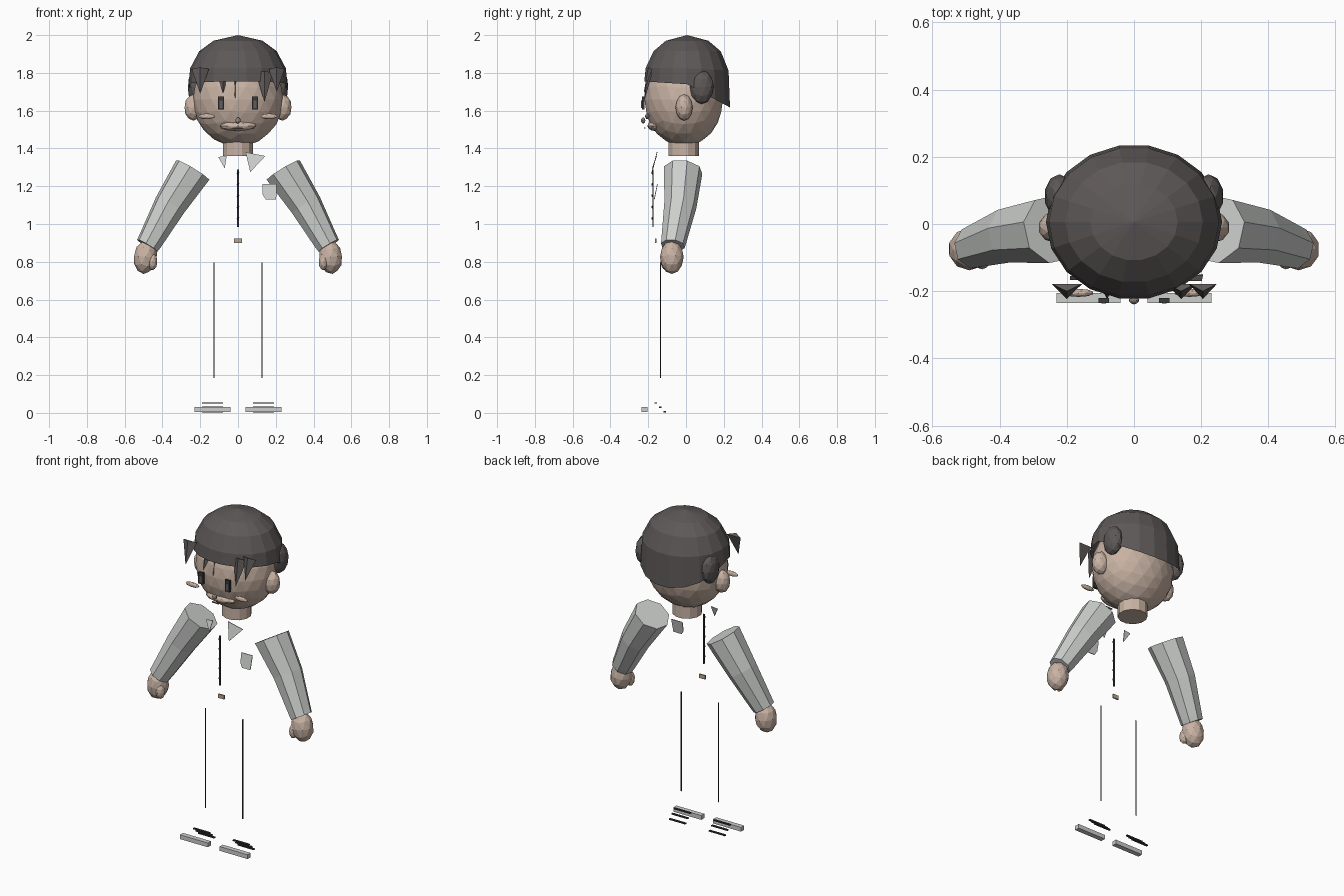
import bpy, bmesh, math
from mathutils import Vector, Matrix

if "Cube" in bpy.data.objects:
    bpy.data.objects.remove(bpy.data.objects["Cube"])


def material(name, r, g, b):
    m = bpy.data.materials.new(name)
    m.use_nodes = True
    m.diffuse_color = (r, g, b, 1)
    m.node_tree.nodes["Principled BSDF"].inputs["Base Color"].default_value = (r, g, b, 1)
    return m


SKIN = material("skin", .58, .45, .37)
HAIR = material("dark_hair", .11, .098, .096)
SHIRT = material("pale_grey_cloth", .60, .62, .60)
DARK = material("charcoal", .04, .04, .045)
EYE = material("eye_grey", .12, .11, .105)
NOSE = material("nose_brown", .30, .24, .21)
BRASS = material("buckle_tan", .48, .38, .28)


def finish(name, bm, mat):
    bmesh.ops.recalc_face_normals(bm, faces=bm.faces)
    me = bpy.data.meshes.new(name)
    bm.to_mesh(me)
    bm.free()
    me.materials.append(mat)
    ob = bpy.data.objects.new(name, me)
    bpy.context.collection.objects.link(ob)
    return ob


def ball(name, mat, loc, radii, detail=2, tilt=0):
    bm = bmesh.new()
    bmesh.ops.create_icosphere(bm, subdivisions=detail, radius=1)
    bm.transform(Matrix.Translation(loc) @ Matrix.Rotation(tilt, 4, 'Y') @ Matrix.Diagonal((*radii, 1)))
    return finish(name, bm, mat)


def box(name, mat, loc, size):
    bm = bmesh.new()
    bmesh.ops.create_cube(bm, size=1)
    bm.transform(Matrix.Translation(loc) @ Matrix.Diagonal((*size, 1)))
    return finish(name, bm, mat)


def plate(name, mat, points, thick=.004):
    bm = bmesh.new()
    front = [bm.verts.new(p) for p in points]
    back = [bm.verts.new((x, y + thick, z)) for x, y, z in points]
    bm.faces.new(front)
    bm.faces.new(back)
    for i in range(len(points)):
        bm.faces.new((front[i - 1], front[i], back[i], back[i - 1]))
    return finish(name, bm, mat)


def loft(name, mat, rings, cap_ends=True):
    bm = bmesh.new()
    loops = [[bm.verts.new(p) for p in ring] for ring in rings]
    for a, b in zip(loops, loops[1:]):
        for i in range(len(a)):
            bm.faces.new((a[i - 1], a[i], b[i], b[i - 1]))
    if cap_ends:
        bm.faces.new(loops[0])
        bm.faces.new(loops[-1])
    else:
        bmesh.ops.pointmerge(bm, verts=loops[0], merge_co=loops[0][0].co)
    return finish(name, bm, mat)


def circle(center, axis, radius, sides):
    q = Vector(axis).to_track_quat('Z', 'Y')
    return [Vector(center) + q @ Vector((radius * math.cos(t), radius * math.sin(t), 0))
            for t in ((i + .5) * math.tau / sides for i in range(sides))]


# Head and neck
ball("head", SKIN, (0, -.012, 1.66), (.24, .208, .25), 3)
ball("muzzle", SKIN, (0, -.165, 1.52), (.10, .04, .028))
loft("neck", SKIN, [circle((0, -.012, z), (0, 0, 1), .083, 12) for z in (1.36, 1.44)])

# Hair cap with a hem that drops towards the nape
rings = []
for radius, z, drop in ((0, 2, 0), (.13, 1.97, 0), (.205, 1.915, 0), (.253, 1.825, .1), (.262, 1.74, 1)):
    ring = []
    for i in range(18):
        t = i * math.tau / 18
        y = math.sin(t)
        slope = .125 * max(0, y) - .015 * max(0, -y)
        ring.append((radius * math.cos(t), radius * .88 * y + .006, z - drop * slope))
    rings.append(ring)
loft("hair_cap", HAIR, rings, False)

# Fringe spikes: x, top height, tip height, half width
for i, (x, top, tip, w) in enumerate(((-.2, 1.82, 1.69, .046), (-.08, 1.77, 1.69, .025),
                                      (-.015, 1.78, 1.665, .02), (.14, 1.80, 1.645, .045),
                                      (.205, 1.82, 1.70, .042))):
    bm = bmesh.new()
    base = [bm.verts.new(p) for p in ((x - w, -.178, top), (x + w, -.178, top), (x, -.20, top + .01))]
    end = bm.verts.new((x, -.223, tip))
    bm.faces.new(base)
    for k in range(3):
        bm.faces.new((base[k - 1], base[k], end))
    finish(f"fringe_spike_{i + 1}", bm, HAIR)

# Centre of the face
ball("nose", NOSE, (0, -.227, 1.548), (.015, .012, .016))
box("mouth", NOSE, (0, -.218, 1.508), (.045, .008, .006))

# Paired parts
for side, s in (("left", 1), ("right", -1)):
    ball(f"{side}_ear", SKIN, (s * .235, -.01, 1.617), (.05, .046, .07))
    ball(f"{side}_hair_tuft", HAIR, (s * .222, .083, 1.725), (.045, .065, .09))
    ball(f"{side}_cheek", SKIN, (s * .165, -.205, 1.57), (.046, .012, .015))
    box(f"{side}_eye", DARK, (s * .09, -.227, 1.64), (.032, .014, .07))
    box(f"{side}_eye_shine", EYE, (s * .09, -.235, 1.635), (.014, .004, .04))

    # Sleeve with a slight elbow bend and a cuff
    path = [Vector((s * x, y, z)) for x, y, z in ((.24, -.015, 1.285), (.36, -.03, 1.10),
                                                (.465, -.065, .91), (.48, -.07, .885))]
    axis = path[2] - path[0]
    loft(f"{side}_sleeve", SHIRT, [circle(p, axis, r, 8) for p, r in zip(path, (.104, .087, .067, .064))])
    ball(f"{side}_hand", SKIN, (s * .49, -.075, .825), (.063, .063, .09), 2, -s * .12)
    ball(f"{side}_thumb", SKIN, (s * .452, -.105, .80), (.025, .03, .045))

    # Trouser crease, shoe toe and laces
    box(f"{side}_trouser_crease", DARK, (s * .127, -.134, .49), (.006, .005, .61))
    box(f"{side}_toe_cap", SHIRT, (s * .135, -.22, .017), (.19, .03, .026))
    for i in range(3):
        box(f"{side}_lace_{i + 1}", DARK, (s * .135, -.16 + i * .024, .052 - i * .023), (.11, .012, .007))

# Shirt details
plate("left_collar", SHIRT, [(.04, -.155, 1.38), (.145, -.16, 1.36), (.065, -.182, 1.275)])
plate("right_collar", SHIRT, [(-.105, -.16, 1.355), (-.06, -.158, 1.36), (-.07, -.18, 1.295)])
plate("chest_pocket", SHIRT, [(.13, -.153, 1.213), (.205, -.153, 1.213), (.202, -.17, 1.13),
                             (.147, -.17, 1.13), (.131, -.165, 1.155)])
box("shirt_placket", DARK, (0, -.174, 1.137), (.008, .006, .305))
for i in range(5):
    ball(f"button_{i + 1}", DARK, (0, -.178, 1.27 - i * .06), (.008, .006, .008), 1)
box("belt_buckle", BRASS, (0, -.16, .911), (.04, .008, .024))
